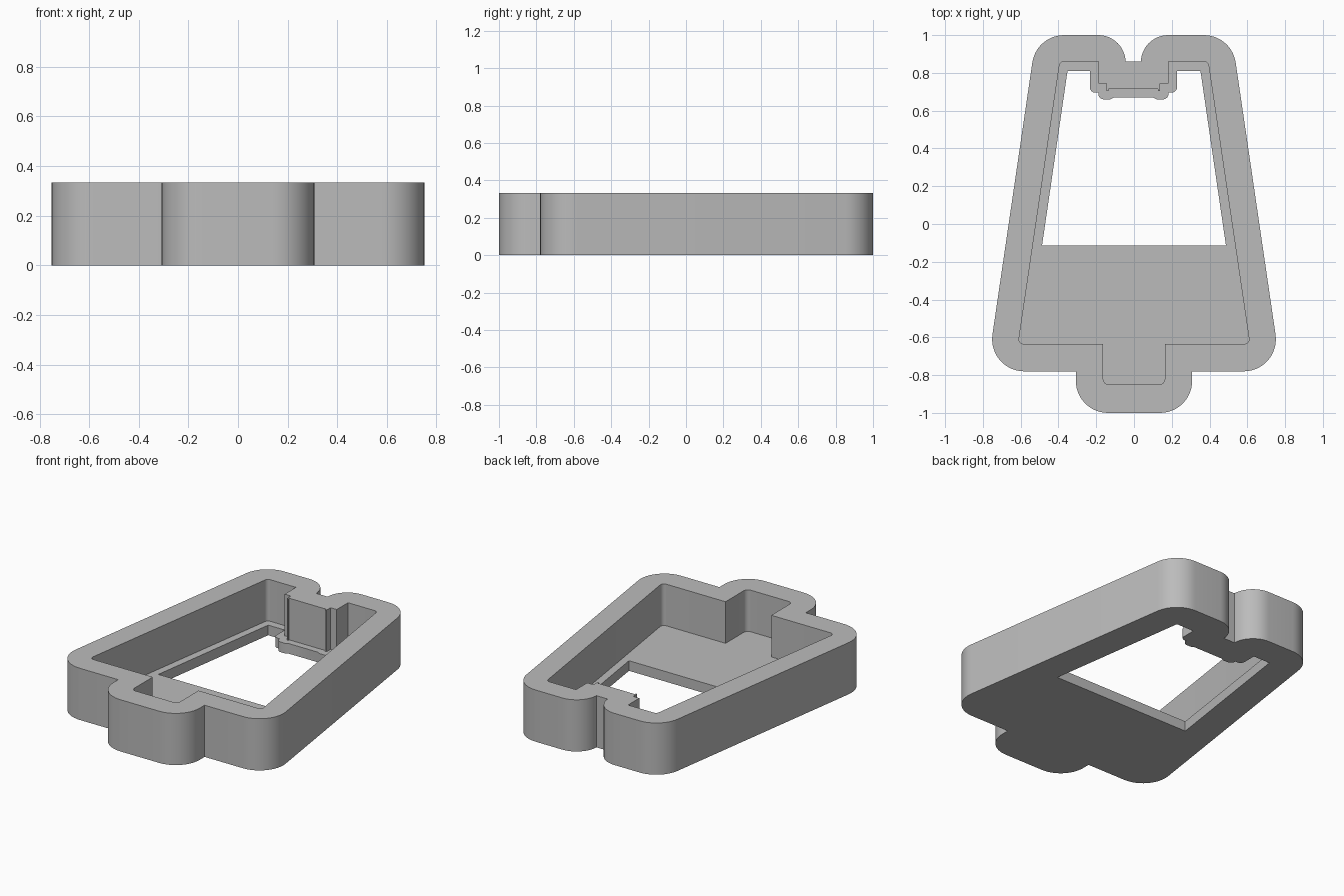
import bpy, bmesh
from math import tan
from mathutils import Vector

cube = bpy.data.objects.get("Cube")
if cube:
    bpy.data.objects.remove(cube, do_unlink=True)

HEIGHT, FLOOR = 0.333, 0.065

grey = bpy.data.materials.new("plain grey")
grey.use_nodes = True
grey.diffuse_color = (0.5, 0.5, 0.5, 1)
grey.node_tree.nodes["Principled BSDF"].inputs["Base Color"].default_value = (0.5, 0.5, 0.5, 1)


def fillet(points, steps=12):
    """Round each (x, y, radius) corner of a closed outline."""
    out = []
    for i, (x, y, r) in enumerate(points):
        p = Vector((x, y))
        if r == 0:
            out.append(p)
            continue
        a = (Vector(points[i - 1][:2]) - p).normalized()
        b = (Vector(points[(i + 1) % len(points)][:2]) - p).normalized()
        half = a.angle(b) / 2
        start = p + a * (r / tan(half))
        centre = p + (a + b).normalized() * (r**2 + (start - p).length**2) ** 0.5
        sweep = (start - centre).angle_signed(p + b * (start - p).length - centre)
        for k in range(steps + 1):
            t = sweep * k / steps
            v = start - centre
            # Vector.angle_signed is clockwise, so turn by the negative angle
            out.append(centre + Vector((v.x, v.y, 0)).xy.to_3d().xy if t == 0
                       else centre + rotate(v, -t))
    return out


def rotate(v, angle):
    from mathutils import Matrix
    return Matrix.Rotation(angle, 2) @ v


def prism(name, points, z0, z1):
    """Extrude a rounded outline between two heights."""
    bm = bmesh.new()
    base = bm.faces.new([bm.verts.new((p.x, p.y, z0)) for p in fillet(points)])
    top = bmesh.ops.extrude_face_region(bm, geom=[base])["geom"]
    bmesh.ops.translate(bm, vec=(0, 0, z1 - z0),
                        verts=[g for g in top if isinstance(g, bmesh.types.BMVert)])
    bmesh.ops.recalc_face_normals(bm, faces=bm.faces)
    mesh = bpy.data.meshes.new(name)
    bm.to_mesh(mesh)
    bm.free()
    mesh.materials.append(grey)
    obj = bpy.data.objects.new(name, mesh)
    bpy.context.collection.objects.link(obj)
    return obj


def both_sides(right, shift=0.0):
    """Close a right-hand outline with its mirror; shift nudges the back clip left."""
    left = [(-x - (shift if y > 0.65 and x < 0.3 else 0), y, r)
            for x, y, r in reversed(right)]
    return right + left


# Outer wall outline: front tab, sloping sides, back notch
outer = both_sides([(0.308, -1, 0.17), (0.308, -0.78, 0), (0.778, -0.78, 0.17),
                    (0.517, 1, 0.17), (0.036, 1, 0.145), (0.036, 0.86, 0)], 0.008)

# Cavity outline, with the stepped clip block at the back
cavity = both_sides([(0.163, -0.85, 0.03), (0.163, -0.635, 0), (0.613, -0.635, 0.025),
                     (0.392, 0.86, 0.025), (0.182, 0.86, 0), (0.182, 0.745, 0),
                     (0.138, 0.745, 0), (0.138, 0.704, 0), (0.128, 0.704, 0),
                     (0.128, 0.714, 0)], 0.007)

# Floor opening, leaving a narrow ledge round the clip block
opening = both_sides([(0.487, -0.115, 0), (0.352, 0.81, 0), (0.228, 0.81, 0),
                      (0.228, 0.695, 0.03), (0.183, 0.695, 0), (0.183, 0.66, 0.03),
                      (0.12, 0.66, 0), (0.1, 0.67, 0)], 0.006)

tray = prism("tray_body", outer, 0, HEIGHT)
cutters = [prism("cavity_cutter", cavity, FLOOR, HEIGHT + 0.1),
           prism("opening_cutter", opening, -0.1, HEIGHT)]

# Cut the cavity and the opening, then discard the cutters
for cutter in cutters:
    cutter.hide_render = True
    cut = tray.modifiers.new(cutter.name, "BOOLEAN")
    cut.operation = "DIFFERENCE"
    cut.solver = "EXACT"
    cut.object = cutter
bpy.context.view_layer.update()
result = bpy.data.meshes.new_from_object(
    tray.evaluated_get(bpy.context.evaluated_depsgraph_get()))
tray.modifiers.clear()
tray.data = result
for cutter in cutters:
    bpy.data.objects.remove(cutter, do_unlink=True)

bpy.ops.object.select_all(action="DESELECT")
tray.select_set(True)
bpy.context.view_layer.objects.active = tray
bpy.ops.object.shade_smooth_by_angle()
